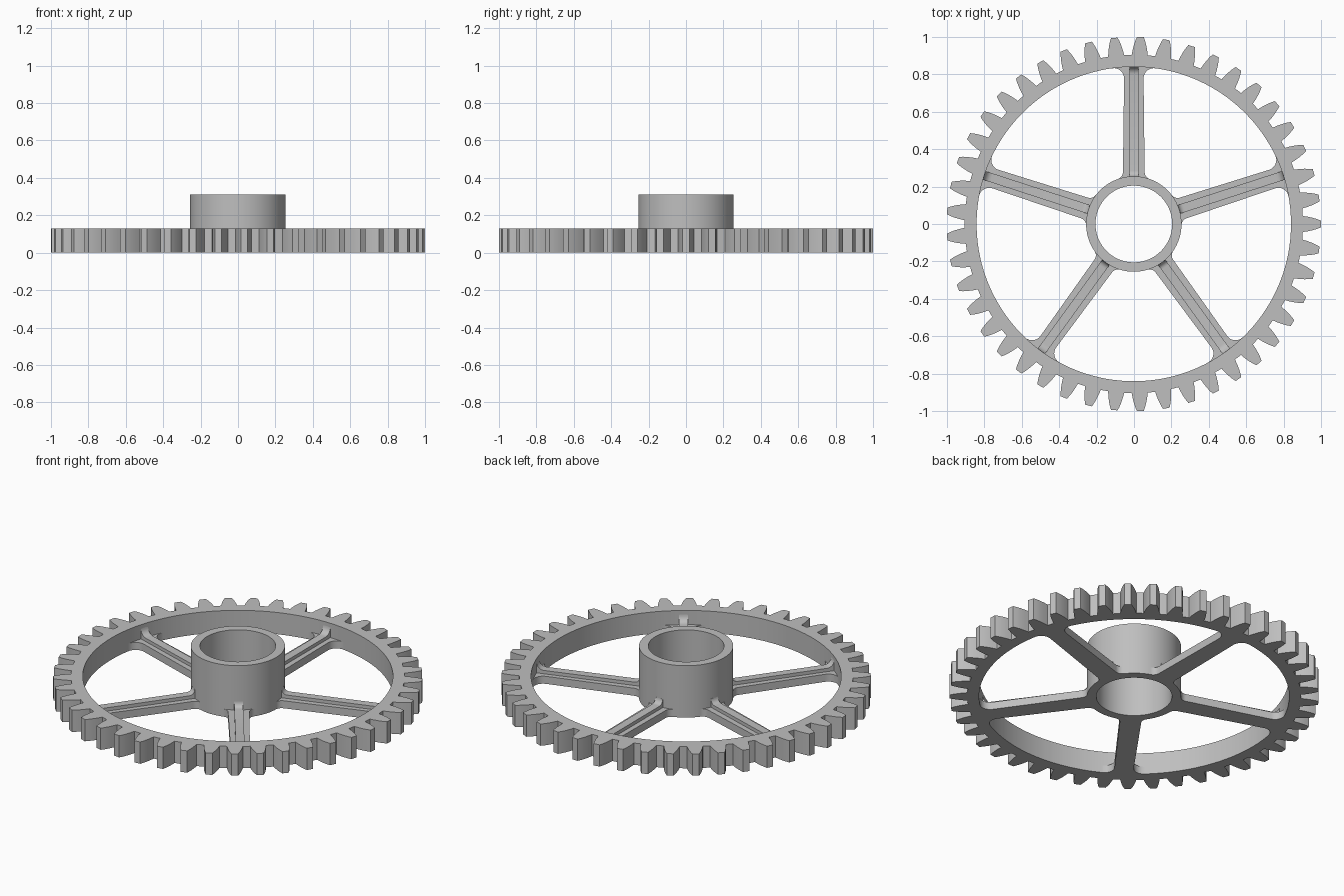
import bpy, bmesh
from math import sin, cos, pi, sqrt, atan2
from mathutils import Matrix

TEETH, SPOKES = 45, 5
RIM_IN, RIM_H = 0.84, 0.13
HUB_OUT, HUB_IN, HUB_H = 0.255, 0.205, 0.31
PLATE_H, RIB_H, RIB_W = 0.045, 0.065, 0.024
SHIFT = -0.001

old = bpy.data.objects.get("Cube")
if old:
    bpy.data.objects.remove(old, do_unlink=True)

grey = bpy.data.materials.new("steel grey")
grey.use_nodes = True
colour = (0.52, 0.52, 0.52, 1)
grey.diffuse_color = colour
grey.node_tree.nodes["Principled BSDF"].inputs["Base Color"].default_value = colour


def make_object(name, bm):
    bmesh.ops.recalc_face_normals(bm, faces=bm.faces)
    mesh = bpy.data.meshes.new(name)
    bm.to_mesh(mesh)
    bm.free()
    mesh.materials.append(grey)
    ob = bpy.data.objects.new(name, mesh)
    ob.location.x = SHIFT
    bpy.context.collection.objects.link(ob)
    bpy.ops.object.select_all(action='DESELECT')
    ob.select_set(True)
    bpy.context.view_layer.objects.active = ob
    bpy.ops.object.shade_smooth_by_angle(angle=pi / 6)
    return ob


def ring(name, outline, inner, height):
    """Ring between a polar outline of (angle, radius) and a round bore."""
    bm = bmesh.new()

    def loop(points, z):
        return [bm.verts.new((r * cos(a), r * sin(a), z)) for a, r in points]
    bore = [(a, inner) for a, r in outline]
    loops = [loop(outline, 0), loop(outline, height), loop(bore, height), loop(bore, 0)]
    n = len(outline)
    for k in range(4):
        p, q = loops[k], loops[(k + 1) % 4]
        for i in range(n):
            j = (i + 1) % n
            bm.faces.new((p[i], p[j], q[j], q[i]))
    return make_object(name, bm)


def prism(bm, points, depth):
    """Close a 3D outline and sweep it along a vector."""
    face = bm.faces.new([bm.verts.new(p) for p in points])
    swept = bmesh.ops.extrude_face_region(bm, geom=[face], use_keep_orig=True)
    verts = [v for v in swept["geom"] if isinstance(v, bmesh.types.BMVert)]
    bmesh.ops.translate(bm, vec=depth, verts=verts)


def arc(cx, cy, r, a0, a1, n=8):
    return [(cx + r * cos(a0 + (a1 - a0) * i / n), cy + r * sin(a0 + (a1 - a0) * i / n))
            for i in range(n + 1)]


# Toothed rim: each flank is a list of (radius, half thickness)
flank = [(0.904, 0.043), (0.93, 0.039), (0.957, 0.033), (0.98, 0.026), (1.0, 0.018)]
outline = []
for t in range(TEETH):
    mid = 2 * pi * t / TEETH
    outline += [(mid - w / r, r) for r, w in flank]
    outline += [(mid + w / r, r) for r, w in reversed(flank)]
    outline.append((mid + pi / TEETH, flank[0][0]))
ring("toothed_rim", outline, RIM_IN, RIM_H)

# Hub tube
ring("hub", [(2 * pi * i / 96, HUB_OUT) for i in range(96)], HUB_IN, HUB_H)

# Half outline of a spoke plate, with fillets into the hub and the rim
f_hub, f_rim, w_hub, w_rim = 0.04, 0.055, 0.058, 0.052
cx = w_hub + f_hub
cy = sqrt((HUB_OUT + f_hub) ** 2 - cx ** 2)
side = arc(cx, cy, f_hub, pi + atan2(cy, cx), pi)
cx = w_rim + f_rim
cy = sqrt((RIM_IN - f_rim) ** 2 - cx ** 2)
side += arc(cx, cy, f_rim, pi, atan2(cy, cx))


def on_circle(radius, x):
    return (x, sqrt(radius ** 2 - x ** 2))


# Ends follow the hub and rim circles, sunk in slightly
x_hub, x_rim = side[0][0], side[-1][0]
steps = [1 - i / 4 for i in range(9)]
rim_end = [on_circle(RIM_IN + 0.003, x_rim * s) for s in steps]
hub_end = [on_circle(HUB_OUT - 0.003, -x_hub * s) for s in steps]
plate = side + rim_end + [(-x, y) for x, y in reversed(side)] + hub_end

# Side profile of the rib, curving up at both ends
f1, f2 = 0.03, 0.042
rib = [(HUB_OUT - 0.01, PLATE_H / 2), (HUB_OUT - 0.01, RIB_H + f1)]
rib += arc(HUB_OUT + f1, RIB_H + f1, f1, pi, 1.5 * pi, 6)
rib += arc(RIM_IN - f2, RIB_H + f2, f2, 1.5 * pi, 2 * pi, 6)
rib += [(RIM_IN + 0.01, RIB_H + f2), (RIM_IN + 0.01, PLATE_H / 2)]

for k in range(SPOKES):
    turn = Matrix.Rotation(2 * pi * k / SPOKES, 4, 'Z')
    for name, points, depth in (
            ("spoke_plate", [(x, y, 0) for x, y in plate], (0, 0, PLATE_H)),
            ("spoke_rib", [(-RIB_W, y, z) for y, z in rib], (2 * RIB_W, 0, 0))):
        bm = bmesh.new()
        prism(bm, points, depth)
        bmesh.ops.transform(bm, matrix=turn, verts=bm.verts)
        make_object(f"{name}_{k + 1}", bm)
